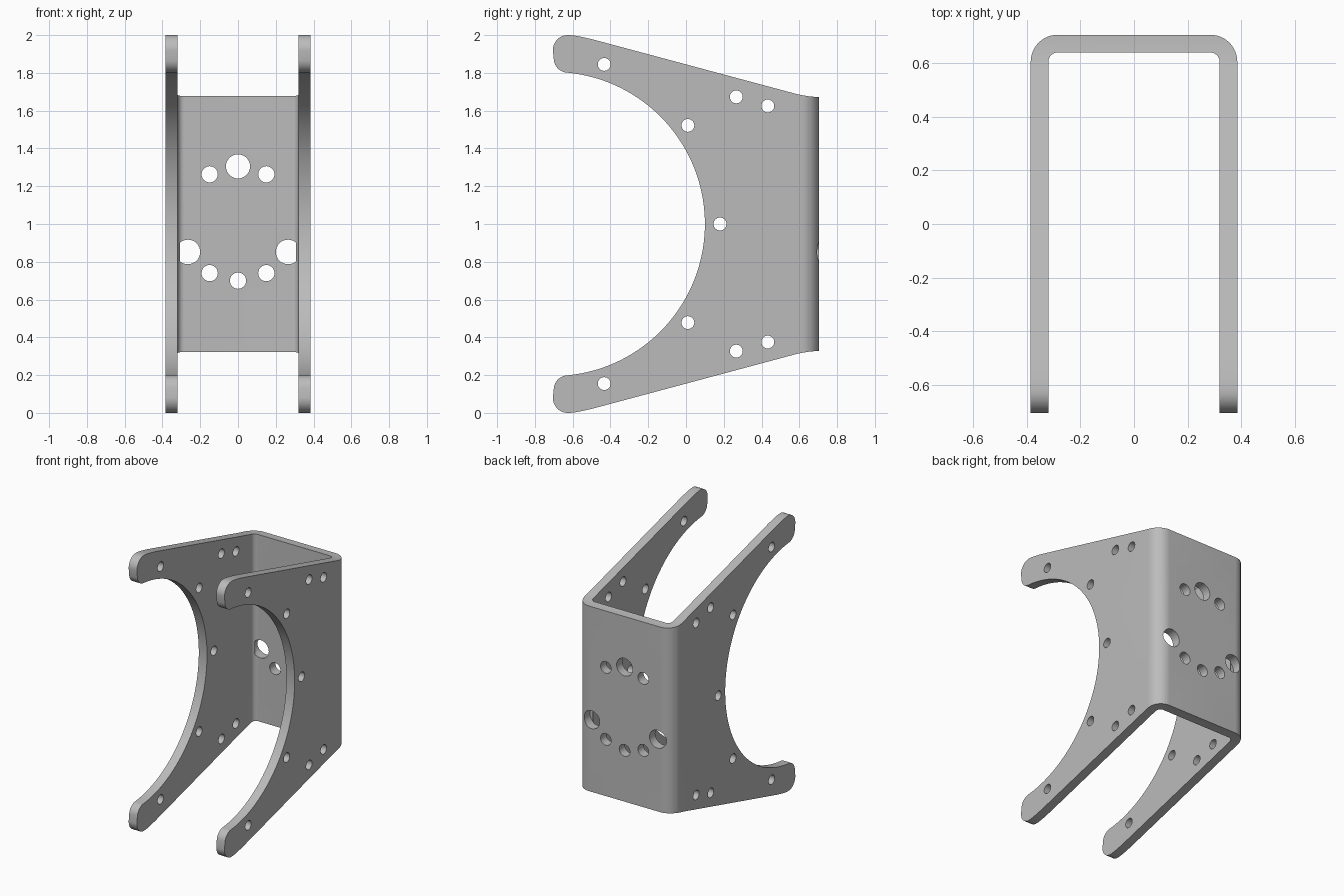
import bpy, bmesh
from math import sin, cos, pi, radians, sqrt
from mathutils import Vector, Matrix

cube = bpy.data.objects.get("Cube")
if cube:
    bpy.data.objects.remove(cube, do_unlink=True)

metal = bpy.data.materials.new("grey metal")
metal.use_nodes = True
grey = (0.5, 0.5, 0.5, 1)
metal.diffuse_color = grey
metal.node_tree.nodes["Principled BSDF"].inputs["Base Color"].default_value = grey


def arc(cx, cy, r, start, end, steps=12):
    angles = [radians(start + (end - start) * i / steps) for i in range(steps + 1)]
    return [(cx + r * cos(a), cy + r * sin(a)) for a in angles]


def blend(a, b, c, steps=8):
    a, b, c = Vector(a), Vector(b), Vector(c)
    return [tuple(a.lerp(b, i / steps).lerp(b.lerp(c, i / steps), i / steps))
            for i in range(steps + 1)]


def prism(name, points, place, low, high):
    """Extrude a closed outline between two depths; place maps (u, v, depth) to xyz."""
    bm = bmesh.new()
    face = bm.faces.new([bm.verts.new(place(u, v, low)) for u, v in points])
    ext = bmesh.ops.extrude_face_region(bm, geom=[face])
    shift = Vector(place(0, 0, high)) - Vector(place(0, 0, low))
    moved = [g for g in ext["geom"] if isinstance(g, bmesh.types.BMVert)]
    bmesh.ops.translate(bm, verts=moved, vec=shift)
    bmesh.ops.recalc_face_normals(bm, faces=bm.faces)
    mesh = bpy.data.meshes.new(name)
    bm.to_mesh(mesh)
    bm.free()
    obj = bpy.data.objects.new(name, mesh)
    bpy.context.collection.objects.link(obj)
    return obj


def along_x(u, v, d):
    return (d, u, v)


def along_y(u, v, d):
    return (u, d, v)


def along_z(u, v, d):
    return (u, v, d)


# Bent sheet: U-shaped plan with rounded inner and outer bends
W, D, T, R = 0.385, 0.705, 0.066, 0.1
r_in = R - T
right_half = [(W - T, -D), (W, -D)] + arc(W - R, D - R, R, 0, 90)
inner = arc(W - R, D - R, r_in, 90, 0)
plan = (right_half + [(-x, y) for x, y in reversed(right_half)]
        + [(-x, y) for x, y in reversed(inner)] + inner)
bracket = prism("bracket", plan, along_z, -0.1, 2.1)

# Side outline: tapered arms around a large round opening
def slope(y):
    return 1.845 - 0.268 * y

upper = arc(-D + 0.08, 1.92, 0.08, 180, 90)
upper += blend((-0.62, 2), (-0.578, 2), (-0.45, slope(-0.45)))
upper += blend((0.57, slope(0.57)), (0.645, 1.672), (D + 0.01, 1.672))
bore = 0.805
y0 = -D + 0.08
z_tip = sqrt(bore ** 2 - 0.08 ** 2)
tip = arc(y0, 1 + z_tip + 0.075, 0.075, 270, 188, 10)
tip = [(max(-D, -D + (y + D) * 1), z) for y, z in tip]
start = 90 - 5.7
opening = arc(-D, 1, bore, -start, start, 72)
outline = (opening + tip[1:] + upper
           + [(y, 2 - z) for y, z in reversed(tip[1:] + upper)])
side_profile = prism("side_profile", outline, along_x, -1, 1)

# Drill cutters
cutters = []


def drill(u, v, r, place, low, high):
    ring = arc(u, v, r, 0, 360, 32)[:-1]
    cutters.append(prism("drill", ring, place, low, high))


# Arm holes, mirrored about mid height
drill(0.18, 1, 0.034, along_x, -1, 1)
for y, z in [(-0.433, 1.845), (0.01, 1.522), (0.266, 1.673), (0.433, 1.625)]:
    for height in (z, 2 - z):
        drill(y, height, 0.034, along_x, -1, 1)

# Back plate holes
drill(0, 1.305, 0.064, along_y, 0.3, 1)
drill(0, 0.7, 0.043, along_y, 0.3, 1)
for side in (-1, 1):
    drill(side * 0.15, 1.263, 0.043, along_y, 0.3, 1)
    drill(side * 0.15, 0.74, 0.043, along_y, 0.3, 1)
    drill(side * 0.265, 0.852, 0.065, along_y, 0.631, 1)


def boolean(cutter, operation):
    cutter.hide_render = True
    mod = bracket.modifiers.new(operation, "BOOLEAN")
    mod.operation = operation
    mod.solver = "EXACT"
    mod.object = cutter


boolean(side_profile, "INTERSECT")
for cutter in cutters:
    boolean(cutter, "DIFFERENCE")

# Bake the cuts and remove the helpers
graph = bpy.context.evaluated_depsgraph_get()
mesh = bpy.data.meshes.new_from_object(bracket.evaluated_get(graph))
bracket.modifiers.clear()
bracket.data = mesh
for cutter in cutters + [side_profile]:
    bpy.data.objects.remove(cutter, do_unlink=True)
mesh.materials.clear()
mesh.materials.append(metal)

bpy.ops.object.select_all(action="DESELECT")
bracket.select_set(True)
bpy.context.view_layer.objects.active = bracket
bpy.ops.object.shade_smooth_by_angle(angle=radians(30))
